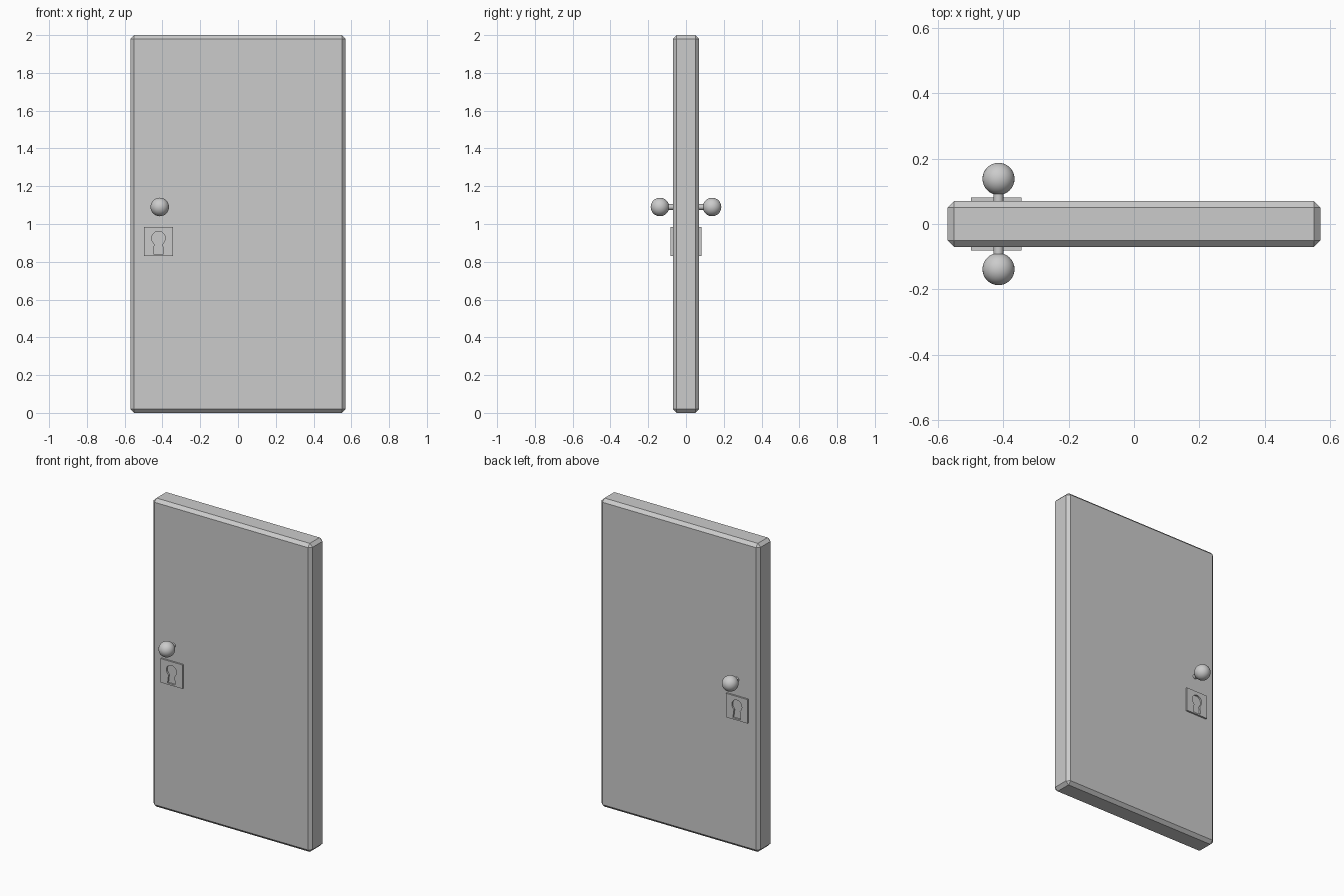
import bpy, bmesh, math
from mathutils import Matrix, Vector

if "Cube" in bpy.data.objects:
    bpy.data.objects.remove(bpy.data.objects["Cube"])

HALF_DEPTH = 0.07   # half the door thickness
KNOB_X = -0.414


def make(name, bm):
    bmesh.ops.recalc_face_normals(bm, faces=bm.faces)
    me = bpy.data.meshes.new(name)
    bm.to_mesh(me)
    bm.free()
    ob = bpy.data.objects.new(name, me)
    bpy.context.collection.objects.link(ob)
    return ob


def box(name, lo, hi):
    bm = bmesh.new()
    lo, hi = Vector(lo), Vector(hi)
    bmesh.ops.create_cube(bm, size=1, matrix=Matrix.Translation((lo + hi) / 2)
                          @ Matrix.Diagonal((*(hi - lo), 1)))
    return make(name, bm)


def mirror_y(ob):
    m = ob.modifiers.new("both_sides", 'MIRROR')
    m.use_axis = (False, True, False)


def smooth(ob, angle=40):
    bpy.ops.object.select_all(action='DESELECT')
    ob.select_set(True)
    bpy.context.view_layer.objects.active = ob
    bpy.ops.object.shade_smooth_by_angle(angle=math.radians(angle))


# Door slab with chamfered edges
door = box("door_panel", (-0.57, -HALF_DEPTH, 0), (0.57, HALF_DEPTH, 2))
bev = door.modifiers.new("chamfer", 'BEVEL')
bev.width = 0.02
bev.segments = 1

# Round knob, poles along y
bm = bmesh.new()
bmesh.ops.create_uvsphere(bm, u_segments=32, v_segments=16, radius=0.049,
                          matrix=Matrix.Translation((KNOB_X, -0.138, 1.09))
                          @ Matrix.Rotation(math.pi / 2, 4, 'X'))
knob = make("knob", bm)
smooth(knob)
mirror_y(knob)

# Knob stem
bm = bmesh.new()
bmesh.ops.create_cone(bm, cap_ends=True, segments=24, radius1=0.015, radius2=0.015,
                      depth=0.06, matrix=Matrix.Translation((KNOB_X, -0.085, 1.09))
                      @ Matrix.Rotation(math.pi / 2, 4, 'X'))
stem = make("knob_stem", bm)
smooth(stem)
mirror_y(stem)

# Lock plate
plate = box("lock_plate", (-0.498, -0.081, 0.83), (-0.343, -0.065, 0.985))

# Keyhole cutter: round top flowing into a slightly flared slot
cx, cz, r = -0.421, 0.925, 0.036
profile = [(cx + 0.028, 0.84), (cx + 0.021, 0.893)]
for i in range(17):
    a = math.radians(-35 + 250 * i / 16)
    profile.append((cx + r * math.cos(a), cz + r * math.sin(a)))
profile += [(cx - 0.021, 0.893), (cx - 0.028, 0.84)]
bm = bmesh.new()
face = bm.faces.new([bm.verts.new((x, -0.1, z)) for x, z in profile])
ext = bmesh.ops.extrude_face_region(bm, geom=[face])
bmesh.ops.translate(bm, vec=(0, 0.1 - HALF_DEPTH, 0),
                    verts=[v for v in ext["geom"] if isinstance(v, bmesh.types.BMVert)])
cutter = make("keyhole_cutter", bm)
cutter.hide_render = True

# Cut the keyhole, then copy the plate to the back
cut = plate.modifiers.new("keyhole", 'BOOLEAN')
cut.operation = 'DIFFERENCE'
cut.solver = 'EXACT'
cut.object = cutter
bpy.context.view_layer.objects.active = plate
bpy.ops.object.modifier_apply(modifier=cut.name)
bpy.data.objects.remove(cutter)
mirror_y(plate)
